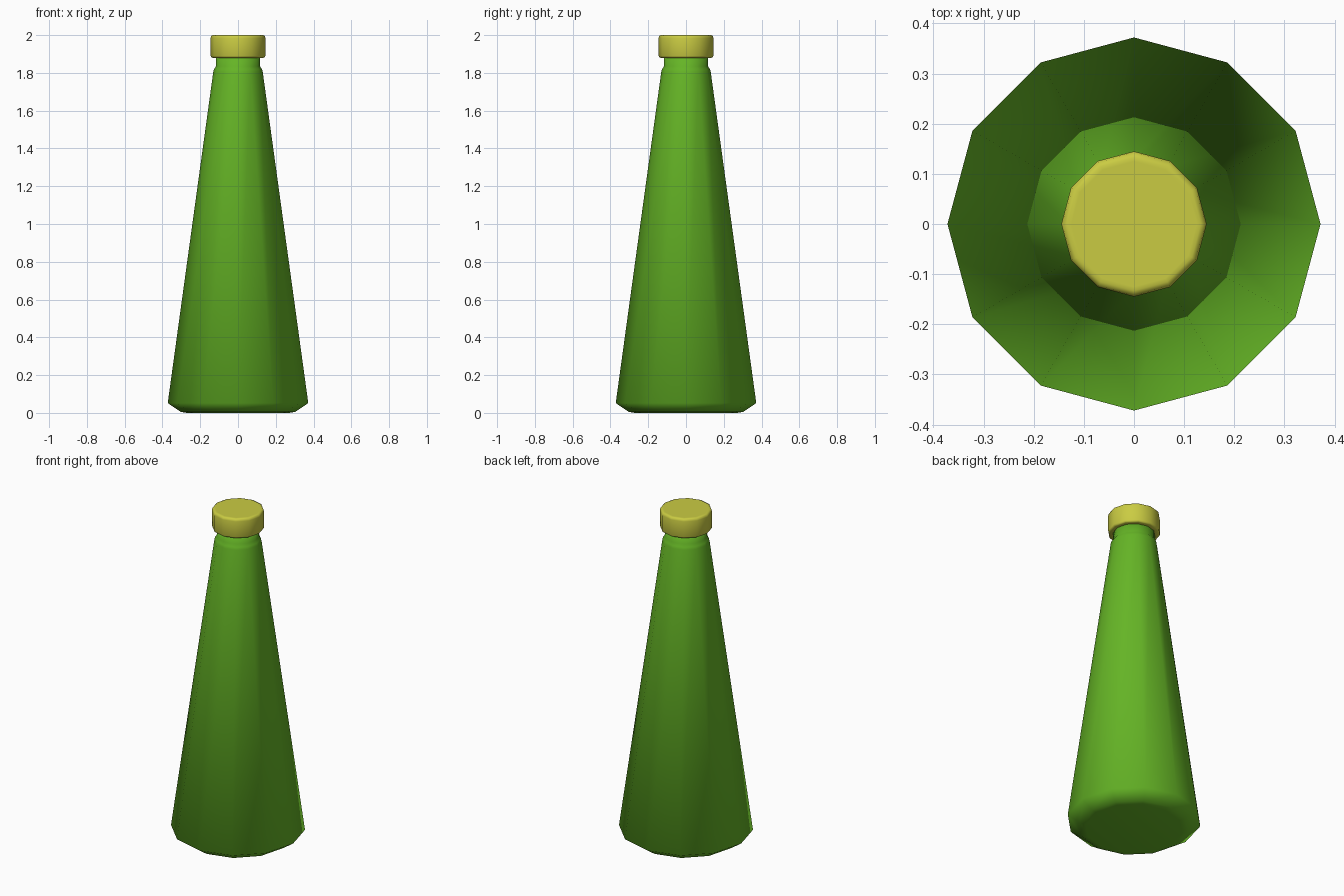
import bpy, bmesh, math

if "Cube" in bpy.data.objects:
    bpy.data.objects.remove(bpy.data.objects["Cube"])

SIDES = 12


def material(name, rgb):
    m = bpy.data.materials.new(name)
    m.diffuse_color = (*rgb, 1.0)
    m.use_nodes = True
    m.node_tree.nodes["Principled BSDF"].inputs["Base Color"].default_value = m.diffuse_color
    return m


def lathe(name, profile, mat):
    """Revolve (radius, height) points around z, capping both ends."""
    bm = bmesh.new()
    rings = [[bm.verts.new((r * math.cos(2 * math.pi * i / SIDES),
                            r * math.sin(2 * math.pi * i / SIDES), z))
              for i in range(SIDES)] for r, z in profile]
    for low, high in zip(rings, rings[1:]):
        for i in range(SIDES):
            j = (i + 1) % SIDES
            bm.faces.new((low[i], low[j], high[j], high[i]))
    bm.faces.new(rings[0][::-1])
    bm.faces.new(rings[-1])
    for f in bm.faces:
        f.smooth = True
    bm.normal_update()
    mesh = bpy.data.meshes.new(name)
    bm.to_mesh(mesh)
    bm.free()
    mesh.materials.append(mat)
    obj = bpy.data.objects.new(name, mesh)
    bpy.context.collection.objects.link(obj)
    return obj


green = material("bottle green", (0.13, 0.46, 0.019))
yellow = material("cap yellow", (0.59, 0.60, 0.055))

# Tapered body with chamfered foot, shoulder and short neck
lathe("bottle_body", [(0.27, 0.0), (0.302, 0.005), (0.372, 0.052), (0.131, 1.805),
                      (0.127, 1.82), (0.117, 1.835), (0.117, 1.90)], green)

# Cap with softly bevelled rims
lathe("bottle_cap", [(0.117, 1.88), (0.136, 1.88), (0.142, 1.883), (0.145, 1.89),
                     (0.145, 1.985), (0.142, 1.996), (0.133, 2.0), (0.125, 2.0)], yellow)
